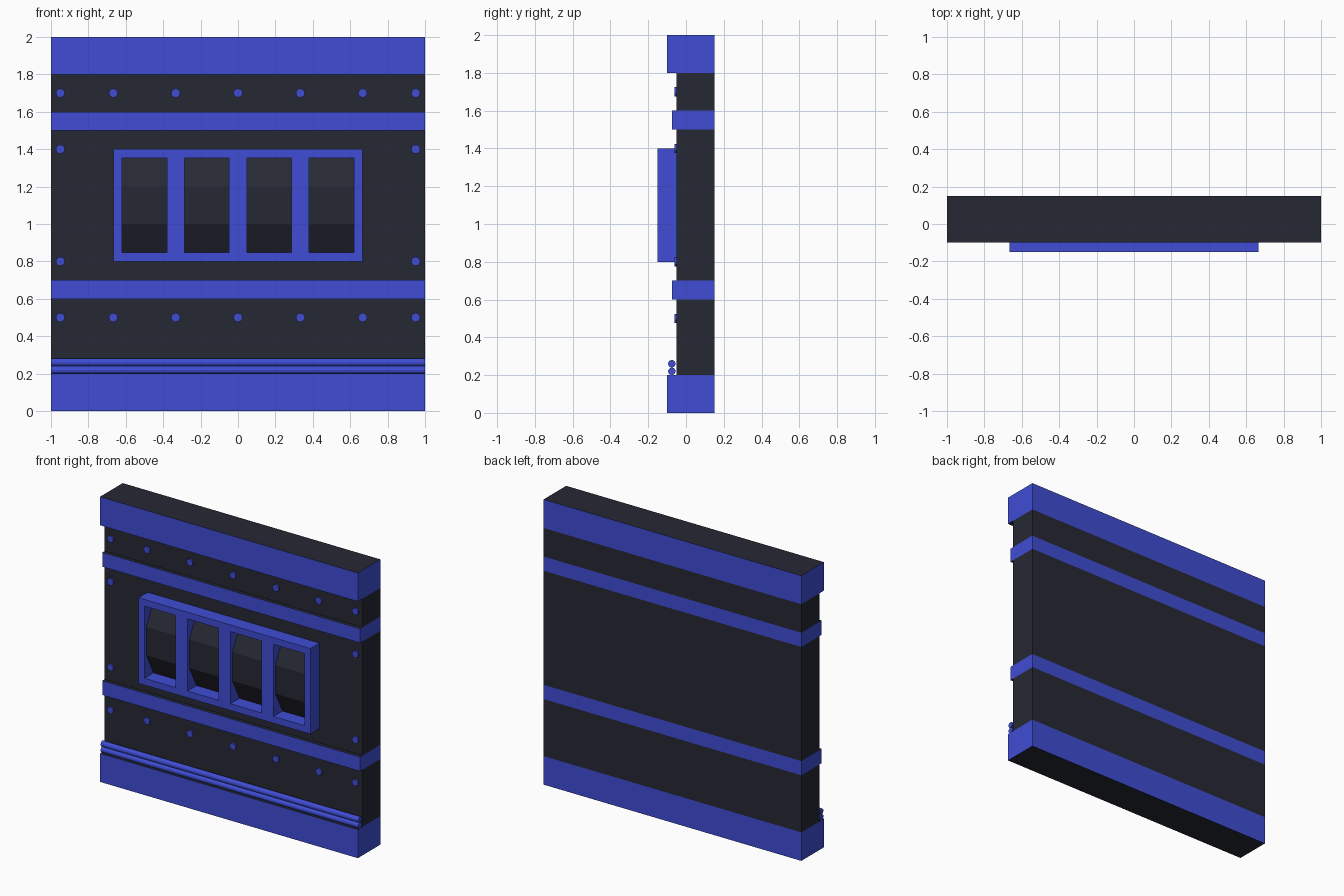
import bpy, bmesh, math
from mathutils import Matrix

if "Cube" in bpy.data.objects:
    bpy.data.objects.remove(bpy.data.objects["Cube"])


def material(name, rgb):
    m = bpy.data.materials.new(name)
    m.diffuse_color = (*rgb, 1)
    m.use_nodes = True
    m.node_tree.nodes["Principled BSDF"].inputs["Base Color"].default_value = m.diffuse_color
    return m


BLUE = material("blue_paint", (0.05, 0.075, 0.66))
DARK = material("dark_metal", (0.019, 0.021, 0.034))


def finish(name, bm, *mats):
    bmesh.ops.recalc_face_normals(bm, faces=bm.faces)
    me = bpy.data.meshes.new(name)
    bm.to_mesh(me)
    bm.free()
    for m in mats:
        me.materials.append(m)
    ob = bpy.data.objects.new(name, me)
    bpy.context.collection.objects.link(ob)
    return ob


def prism(name, profile, x0, x1, *mats):
    """Extrude a (y, z) outline along x; a second material goes on level faces."""
    bm = bmesh.new()
    face = bm.faces.new([bm.verts.new((x0, y, z)) for y, z in profile])
    ext = bmesh.ops.extrude_face_region(bm, geom=[face])["geom"]
    bmesh.ops.translate(bm, vec=(x1 - x0, 0, 0),
                        verts=[v for v in ext if isinstance(v, bmesh.types.BMVert)])
    bmesh.ops.recalc_face_normals(bm, faces=bm.faces)
    if len(mats) > 1:
        for f in bm.faces:
            f.material_index = int(abs(f.normal.z) > 0.9)
    return finish(name, bm, *mats)


def slab(name, y0, z0, z1, *mats):
    return prism(name, [(y0, z0), (0.15, z0), (0.15, z1), (y0, z1)], -1, 1, *mats)


def cylinder(name, loc, radius, depth, axis, sides):
    bm = bmesh.new()
    rot = Matrix.Rotation(math.pi / 2, 4, axis)
    bmesh.ops.create_cone(bm, cap_ends=True, segments=sides, radius1=radius,
                          radius2=radius, depth=depth, matrix=rot)
    ob = finish(name, bm, BLUE)
    ob.location = loc
    return ob


# Wall: dark panels between blue bands with dark ledges
slab("base_band", -0.10, 0.0, 0.2, BLUE, DARK)
slab("lower_panel", -0.05, 0.2, 0.6, DARK)
slab("lower_band", -0.075, 0.6, 0.7, BLUE, DARK)
slab("middle_panel", -0.05, 0.7, 1.5, DARK)
slab("upper_band", -0.075, 1.5, 1.6, BLUE, DARK)
slab("upper_panel", -0.05, 1.6, 1.8, DARK)
slab("top_band", -0.10, 1.8, 2.0, BLUE, DARK)

# Vent frame: flat grid with four open cells, extruded in depth
CELL, RIM = 1 / 3, 0.047
Z0, Z1 = 0.8 + RIM, 1.4 - RIM
openings = [(i * CELL + RIM, (i + 1) * CELL - RIM) for i in (-2, -1, 0, 1)]
xs = [-2 * CELL] + [x for o in openings for x in o] + [2 * CELL]
zs = [0.8, Z0, Z1, 1.4]
bm = bmesh.new()
grid = [[bm.verts.new((x, -0.15, z)) for x in xs] for z in zs]
for j in range(3):
    for i in range(len(xs) - 1):
        if j == 1 and i % 2 == 1:
            continue
        bm.faces.new((grid[j][i], grid[j][i + 1], grid[j + 1][i + 1], grid[j + 1][i]))
ext = bmesh.ops.extrude_face_region(bm, geom=bm.faces[:])["geom"]
bmesh.ops.translate(bm, vec=(0, 0.1, 0),
                    verts=[v for v in ext if isinstance(v, bmesh.types.BMVert)])
finish("vent_frame", bm, BLUE)

# Bulging dark inserts inside the frame
for n, (x0, x1) in enumerate(openings, 1):
    prism(f"vent_insert_{n}", [(-0.05, Z0), (-0.05, Z1), (-0.13, 1.2), (-0.13, 1.0)],
          x0, x1, DARK)

# Pipes along the base
for n, z in enumerate((0.22, 0.26), 1):
    pipe = cylinder(f"pipe_{n}", (0, -0.075, z), 0.02, 2, 'Y', 12)

# Bolts
row = (-0.95, -2 / 3, -1 / 3, 0, 1 / 3, 2 / 3, 0.95)
spots = [(x, z) for z in (0.5, 1.7) for x in row]
spots += [(x, z) for z in (0.8, 1.4) for x in (-0.95, 0.95)]
for n, (x, z) in enumerate(spots, 1):
    cylinder(f"bolt_{n}", (x, -0.05, z), 0.024, 0.02, 'X', 12)
